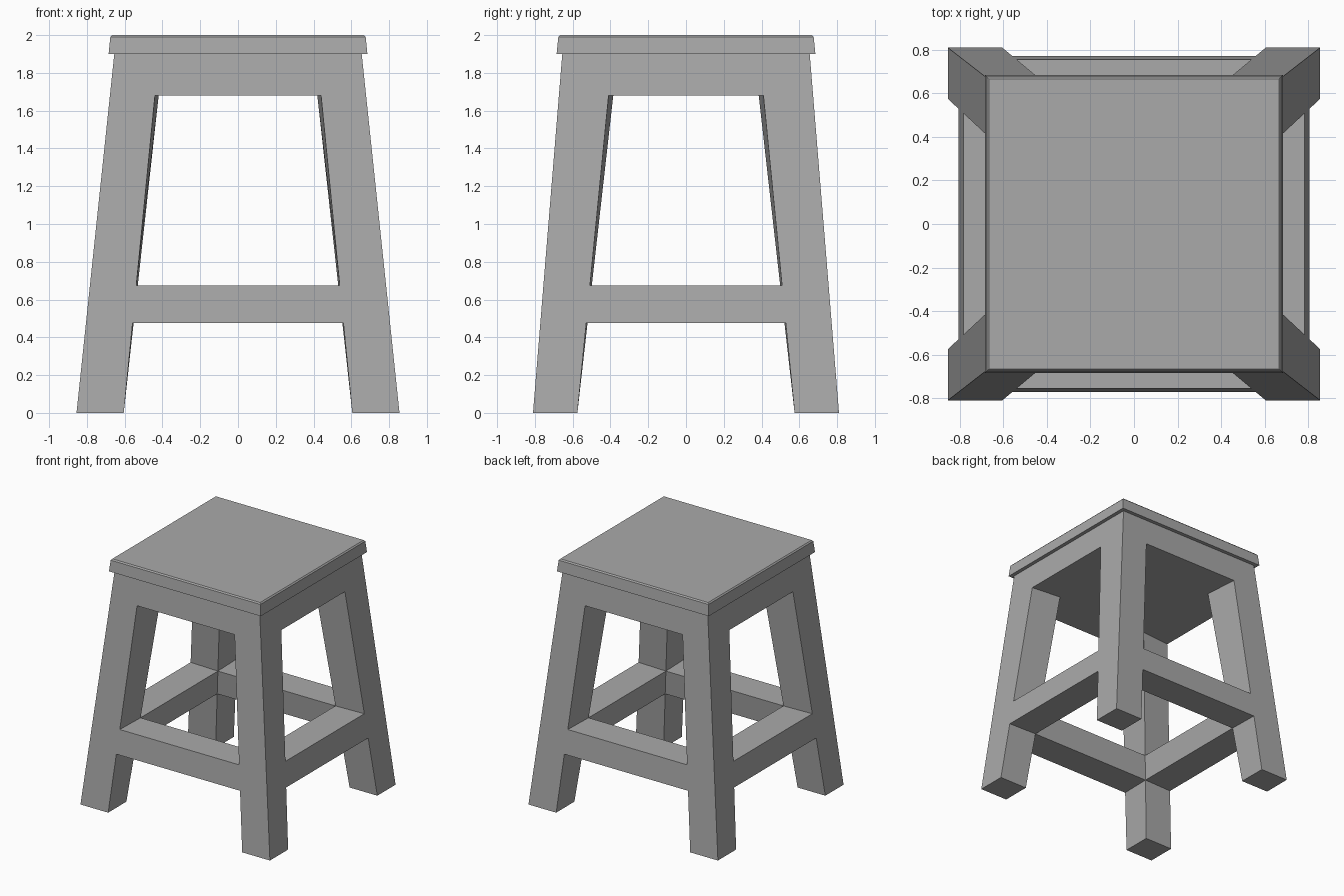
import bpy
import bmesh

default_cube = bpy.data.objects.get("Cube")
if default_cube:
    bpy.data.objects.remove(default_cube, do_unlink=True)

# One plain grey for the whole stool
grey = bpy.data.materials.new("plain grey")
grey.use_nodes = True
colour = (0.4, 0.4, 0.4, 1.0)
grey.diffuse_color = colour
grey.node_tree.nodes["Principled BSDF"].inputs["Base Color"].default_value = colour


def finish(bm, name):
    bmesh.ops.recalc_face_normals(bm, faces=bm.faces)
    mesh = bpy.data.meshes.new(name)
    bm.to_mesh(mesh)
    bm.free()
    obj = bpy.data.objects.new(name, mesh)
    bpy.context.collection.objects.link(obj)
    mesh.materials.append(grey)
    return obj


def slope(bottom, top, z, height):
    return bottom + (top - bottom) * z / height


# Frame: a tapered lattice of cells, of which only the solid ones get skin
APRON_BOTTOM, FRAME_TOP = 1.68, 1.9
levels = [0.0, 0.475, 0.675, APRON_BOTTOM, FRAME_TOP]


def corner(i, j, k):
    z = levels[k]
    outer_i, outer_j = i in (0, 3), j in (0, 3)
    if outer_i:
        x = slope(0.855, 0.655, z, FRAME_TOP)
    else:
        x = slope(0.605, 0.44 if outer_j else 0.42, z, APRON_BOTTOM)
    if outer_j:
        y = slope(0.81, 0.655, z, FRAME_TOP)
    else:
        y = slope(0.575, 0.41 if outer_i else 0.385, z, APRON_BOTTOM)
    return (x if i > 1 else -x, y if j > 1 else -y, z)


def solid(cell):
    i, j, k = cell
    if min(cell) < 0 or max(i, j) > 2 or k > 3:
        return False
    leg = i != 1 and j != 1
    stretcher = k == 1 and (i != 1 or j != 1)
    apron = k == 3
    return leg or stretcher or apron


bm = bmesh.new()
points = {}


def vert(key):
    if key not in points:
        points[key] = bm.verts.new(corner(*key))
    return points[key]


cells = [(i, j, k) for i in range(3) for j in range(3) for k in range(4)]
for cell in filter(solid, cells):
    for axis in range(3):
        u, v = (axis + 1) % 3, (axis + 2) % 3
        for side in (0, 1):
            neighbour = list(cell)
            neighbour[axis] += 2 * side - 1
            if solid(tuple(neighbour)):
                continue
            ring = []
            for du, dv in ((0, 0), (1, 0), (1, 1), (0, 1)):
                key = list(cell)
                key[axis] += side
                key[u] += du
                key[v] += dv
                ring.append(vert(tuple(key)))
            bm.faces.new(ring)
bmesh.ops.recalc_face_normals(bm, faces=bm.faces)
bmesh.ops.dissolve_limit(bm, angle_limit=0.005, verts=bm.verts, edges=bm.edges)
finish(bm, "stool_frame")

# Seat: tapered slab with a fine chamfer round the top
bm = bmesh.new()
rings = []
for half, z in ((0.685, FRAME_TOP), (0.676, 1.99), (0.667, 2.0)):
    rings.append([bm.verts.new((sx * half, sy * half, z))
                  for sx, sy in ((-1, -1), (1, -1), (1, 1), (-1, 1))])
for low, high in zip(rings, rings[1:]):
    for n in range(4):
        m = (n + 1) % 4
        bm.faces.new((low[n], low[m], high[m], high[n]))
bm.faces.new(rings[0])
bm.faces.new(rings[-1])
finish(bm, "seat")
